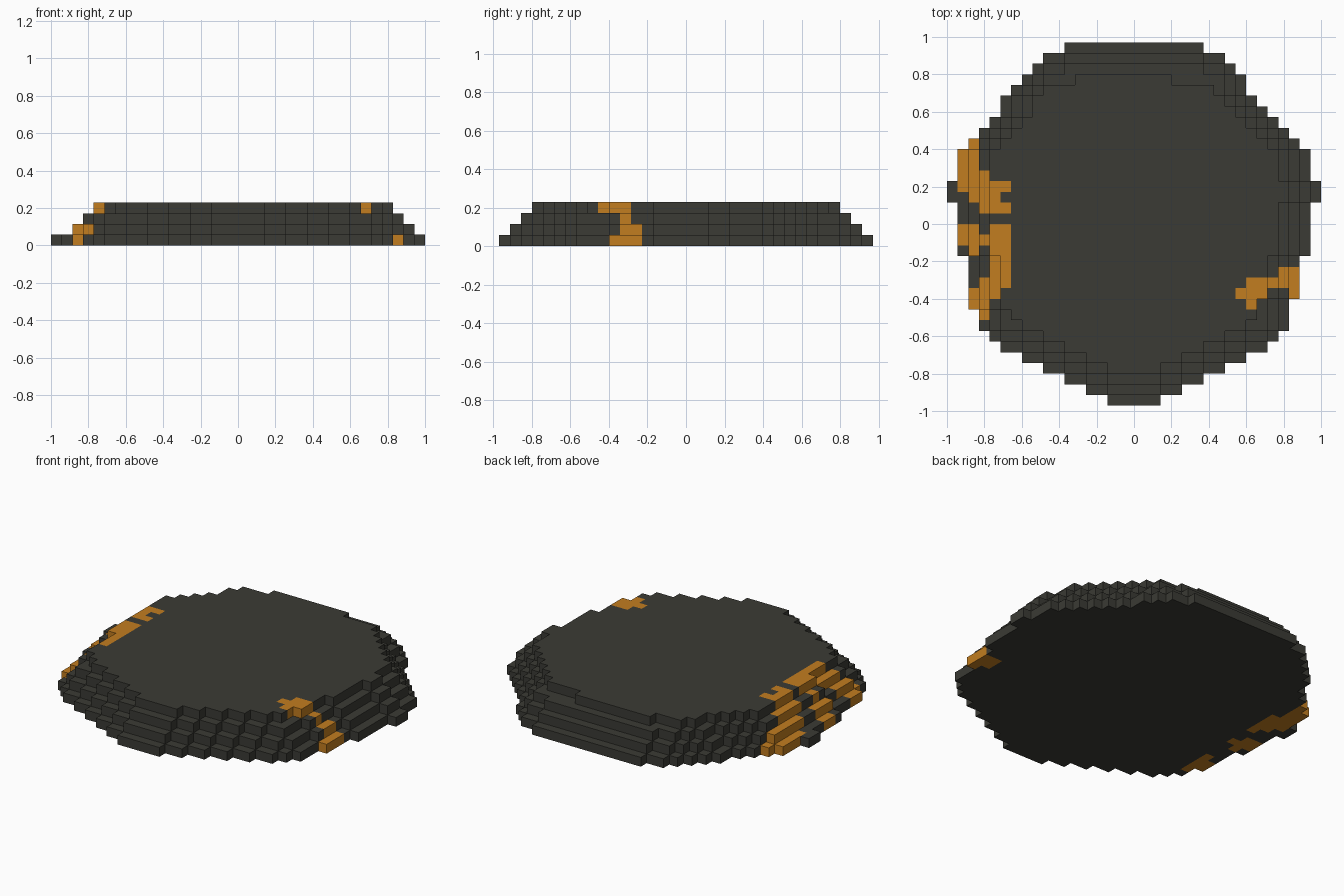
import bpy
import bmesh

cube = bpy.data.objects.get("Cube")
if cube:
    bpy.data.objects.remove(cube, do_unlink=True)

NX, NY, LAYERS = 35, 34, 4
S = 2.0 / NX  # block size


def make_material(name, rgb):
    m = bpy.data.materials.new(name)
    m.use_nodes = True
    m.diffuse_color = (*rgb, 1)
    m.node_tree.nodes["Principled BSDF"].inputs["Base Color"].default_value = (*rgb, 1)
    return m


# Base outline: first and last block of each row, from back to front
LEFT = [11, 9, 8, 7, 6, 5, 5, 4, 3, 2] + [1] * 3 + [0] * 2 + [1] * 5 + [2] * 5 + [3, 3, 4, 5, 7, 9, 11, 13, 15]
RIGHT = [24, 26, 27, 28, 28, 29, 30, 31, 32, 33] + [34] * 3 + [35] * 2 + [34] * 5 + [33] * 4 + [32] * 3 \
    + [31, 30, 28, 26, 24, 22, 20]

# Orange streaks: row -> (first, end) block spans
STREAKS = {
    9: [(2, 3)], 10: [(1, 3)], 11: [(1, 3)], 12: [(1, 4)], 13: [(1, 6)],
    14: [(2, 5)], 15: [(3, 6)], 17: [(1, 3), (4, 6)], 18: [(1, 6)],
    19: [(2, 3), (4, 6)], 20: [(4, 6)], 21: [(4, 6), (31, 33)],
    22: [(3, 6), (28, 33)], 23: [(2, 5), (27, 30), (32, 33)],
    24: [(2, 4), (28, 29)], 25: [(3, 4)],
}


def is_orange(i, k, layer):
    if layer == 0 and 4 <= i < 31:
        return False
    return any(a <= i < b for a, b in STREAKS.get(k, []))


# Each layer is the one below shrunk by one block
layer = {(i, k) for k in range(NY) for i in range(LEFT[k], RIGHT[k])}
blocks = set()
for n in range(LAYERS):
    if n == 1:
        layer = {c for c in layer if c[0] >= 2}
    if n == 3:
        layer = {c for c in layer if c[1] != 3 or 12 <= c[0] < 21}
    blocks |= {(i, k, n) for i, k in layer}
    layer = {(i, k) for i, k in layer
             if {(i - 1, k), (i + 1, k), (i, k - 1), (i, k + 1)} <= layer}
    if n == 0:
        # the second layer keeps its left side, where the base juts out
        layer |= set()

# Face corners for each direction, in (x, y, z) block units, y pointing back
FACES = {
    (1, 0, 0): [(1, 0, 0), (1, 1, 0), (1, 1, 1), (1, 0, 1)],
    (-1, 0, 0): [(0, 1, 0), (0, 0, 0), (0, 0, 1), (0, 1, 1)],
    (0, 1, 0): [(1, 1, 0), (0, 1, 0), (0, 1, 1), (1, 1, 1)],
    (0, -1, 0): [(0, 0, 0), (1, 0, 0), (1, 0, 1), (0, 0, 1)],
    (0, 0, 1): [(0, 0, 1), (1, 0, 1), (1, 1, 1), (0, 1, 1)],
    (0, 0, -1): [(0, 1, 0), (1, 1, 0), (1, 0, 0), (0, 0, 0)],
}

# Build only the outer faces of the block mound
bm = bmesh.new()
verts = {}


def vert(p):
    if p not in verts:
        verts[p] = bm.verts.new(((p[0] - NX / 2) * S, (p[1] - NY / 2) * S, p[2] * S))
    return verts[p]


for i, k, n in sorted(blocks):
    j = NY - 1 - k
    for (dx, dy, dz), corners in FACES.items():
        if (i + dx, k - dy, n + dz) in blocks:
            continue
        face = bm.faces.new([vert((i + x, j + y, n + z)) for x, y, z in corners])
        face.material_index = int(is_orange(i, k, n))

mesh = bpy.data.meshes.new("stepped_mound")
bm.to_mesh(mesh)
bm.free()
mesh.materials.append(make_material("dark_stone", (0.043, 0.043, 0.035)))
mesh.materials.append(make_material("orange_streak", (0.54, 0.205, 0.014)))
mound = bpy.data.objects.new("stepped_mound", mesh)
bpy.context.collection.objects.link(mound)
